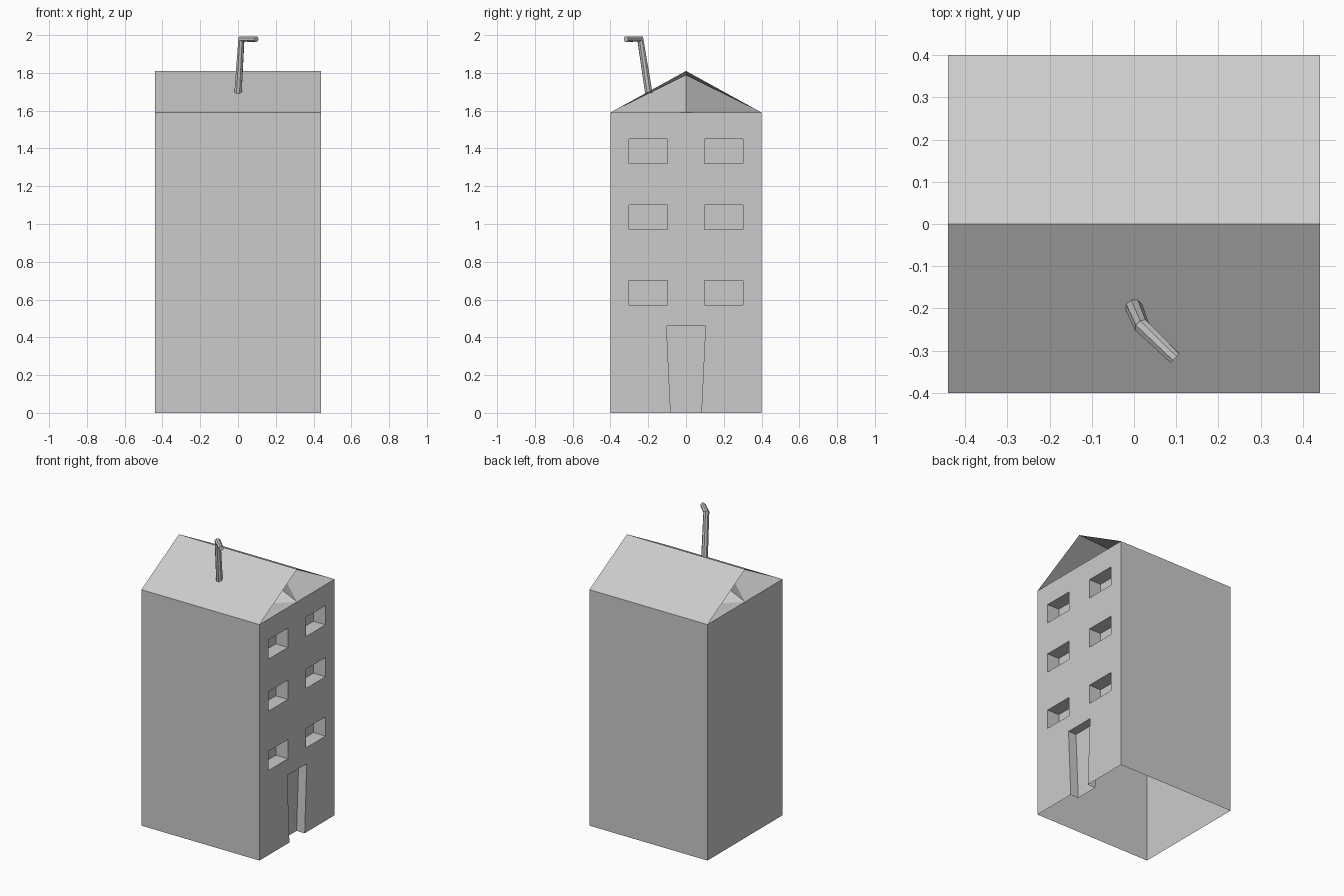
import bpy, bmesh
from mathutils import Vector

if "Cube" in bpy.data.objects:
    bpy.data.objects.remove(bpy.data.objects["Cube"])

W, D, H, RIDGE, PEAK = 0.44, 0.40, 1.59, 1.81, 1.787


def make(name, verts, faces):
    mesh = bpy.data.meshes.new(name)
    mesh.from_pydata(verts, [], faces)
    bm = bmesh.new()
    bm.from_mesh(mesh)
    bmesh.ops.recalc_face_normals(bm, faces=bm.faces)
    bm.to_mesh(mesh)
    bm.free()
    ob = bpy.data.objects.new(name, mesh)
    bpy.context.collection.objects.link(ob)
    return ob


def prism(name, outline, x0, x1):
    """Extrude a (y, z) outline along x."""
    n = len(outline)
    verts = [(x, y, z) for x in (x0, x1) for y, z in outline]
    faces = [tuple(range(n)), tuple(range(n, 2 * n))]
    faces += [(i, (i + 1) % n, n + (i + 1) % n, n + i) for i in range(n)]
    return make(name, verts, faces)


def rect(y0, y1, z0, z1):
    return [(y0, z0), (y1, z0), (y1, z1), (y0, z1)]


# Tower body with recessed windows and a tapered doorway on the +x side
body = prism("body", rect(-D, D, 0, H), -W, W)
cutters = [prism("window_cutter", rect(s * 0.2 - 0.103, s * 0.2 + 0.103, z, z + 0.13), W - 0.09, W + 0.1)
           for s in (-1, 1) for z in (0.57, 0.97, 1.32)]
cutters.append(prism("door_cutter", [(-0.079, -0.05), (0.079, -0.05), (0.103, 0.46), (-0.103, 0.46)],
                     W - 0.06, W + 0.1))
for c in cutters:
    m = body.modifiers.new("cut", 'BOOLEAN')
    m.operation, m.solver, m.object = 'DIFFERENCE', 'EXACT', c
bpy.context.view_layer.update()
cut = bpy.data.meshes.new_from_object(body.evaluated_get(bpy.context.evaluated_depsgraph_get()))
body.modifiers.clear()
body.data = cut
for c in cutters:
    bpy.data.objects.remove(c)

# The underside of the body is open
bm = bmesh.new()
bm.from_mesh(body.data)
low = [f for f in bm.faces if all(abs(v.co.z) < 1e-4 for v in f.verts)]
bmesh.ops.delete(bm, geom=low, context='FACES')
bm.to_mesh(body.data)
bm.free()

# Gabled roof cover, open at both ends, its underside dipping to the middle
make("roof",
     [(-W, -D, H), (W, -D, H), (W, D, H), (-W, D, H),
      (-W, 0, RIDGE), (W, 0, RIDGE), (0, 0, PEAK)],
     [(0, 1, 5, 4), (2, 3, 4, 5), (1, 0, 6), (3, 2, 6),
      (0, 4, 6), (4, 3, 6), (5, 1, 6), (2, 5, 6)])

# Four-sided pyramid under the cover, corners pointing along the axes
make("inner_roof",
     [(W, 0, H), (0, D, H), (-W, 0, H), (0, -D, H), (0, 0, PEAK)],
     [(0, 1, 4), (1, 2, 4), (2, 3, 4), (3, 0, 4), (3, 2, 1, 0)])

# Bent chimney pipe
curve = bpy.data.curves.new("chimney_pipe", 'CURVE')
curve.dimensions = '3D'
curve.bevel_depth, curve.bevel_resolution, curve.use_fill_caps = 0.02, 2, True
spline = curve.splines.new('POLY')
path = [((0, -0.197, 1.693), 1.05), ((0.018, -0.242, 1.979), 0.95), ((0.097, -0.318, 1.979), 0.8)]
spline.points.add(len(path) - 1)
for p, (co, r) in zip(spline.points, path):
    p.co = (*co, 1)
    p.radius = r
tmp = bpy.data.objects.new("pipe_path", curve)
bpy.context.collection.objects.link(tmp)
bpy.context.view_layer.update()
mesh = bpy.data.meshes.new_from_object(tmp.evaluated_get(bpy.context.evaluated_depsgraph_get()))
mesh.polygons.foreach_set("use_smooth", [False] * len(mesh.polygons))
bpy.data.objects.remove(tmp)
pipe = bpy.data.objects.new("chimney_pipe", mesh)
bpy.context.collection.objects.link(pipe)
